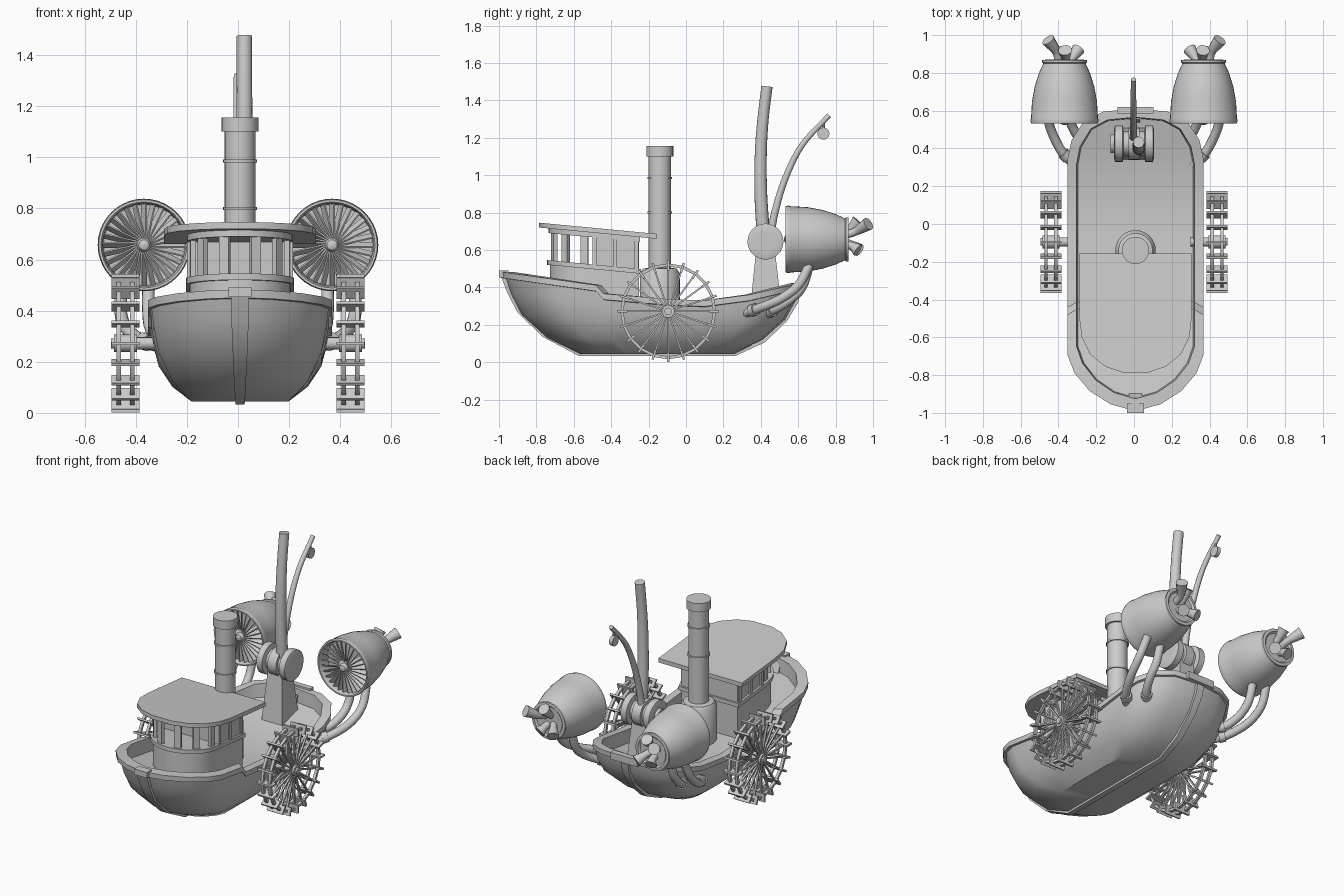
import bpy, bmesh, math
from mathutils import Vector, Matrix

if "Cube" in bpy.data.objects:
    bpy.data.objects.remove(bpy.data.objects["Cube"])

CX = 0.008  # hull centre line


def finish(name, bm):
    bmesh.ops.recalc_face_normals(bm, faces=bm.faces)
    me = bpy.data.meshes.new(name)
    bm.to_mesh(me)
    bm.free()
    ob = bpy.data.objects.new(name, me)
    bpy.context.collection.objects.link(ob)
    return ob


def loft(name, rings, caps=True, strip_caps=False, closed=False):
    bm = bmesh.new()
    vs = [[bm.verts.new(p) for p in r] for r in rings]
    n = len(vs[0])
    for a, b in zip(vs, vs[1:] + (vs[:1] if closed else [])):
        for i in range(n):
            bm.faces.new((a[i], a[(i + 1) % n], b[(i + 1) % n], b[i]))
    if not closed:
        for r in (vs[0], vs[-1]):
            if strip_caps:  # quads straight across a symmetric outline
                for i in range(n // 2):
                    ids = dict.fromkeys([i, i + 1, n - i - 1, (n - i) % n])
                    bm.faces.new([r[k] for k in ids])
            elif caps:
                bm.faces.new(r)
    return finish(name, bm)


def lathe(name, prof, origin=(0, 0, 0), axis='Z', seg=32, closed=False):
    o = Vector(origin)
    rings = []
    for a, r in prof:
        ring = []
        for k in range(seg):
            t = 2 * math.pi * k / seg
            c, s = r * math.cos(t), r * math.sin(t)
            ring.append(o + Vector({'Z': (c, s, a), 'Y': (c, a, s), 'X': (a, c, s)}[axis]))
        rings.append(ring)
    return loft(name, rings, closed=closed)


def tube(name, pts, radii, seg=12, steps=5):
    # smooth path through the points, round section
    P = [Vector(p) for p in pts]
    R = radii if isinstance(radii, (list, tuple)) else [radii] * len(P)
    Q = [2 * P[0] - P[1]] + P + [2 * P[-1] - P[-2]]
    path = []
    for i in range(len(P) - 1):
        a, b, c, d = Q[i:i + 4]
        for k in range(steps):
            t = k / steps
            path.append((0.5 * (2 * b + (c - a) * t + (2 * a - 5 * b + 4 * c - d) * t * t
                                + (3 * b - a - 3 * c + d) * t ** 3), R[i] + (R[i + 1] - R[i]) * t))
    path.append((P[-1], R[-1]))
    rings = []
    u = None
    for i, (p, r) in enumerate(path):
        d = (path[min(i + 1, len(path) - 1)][0] - path[max(i - 1, 0)][0]).normalized()
        u = (u - d * u.dot(d)).normalized() if u else d.orthogonal().normalized()
        v = d.cross(u)
        rings.append([p + r * (u * math.cos(2 * math.pi * k / seg) + v * math.sin(2 * math.pi * k / seg))
                      for k in range(seg)])
    return loft(name, rings)


def boxes(name, mats):
    bm = bmesh.new()
    for m in mats:
        bmesh.ops.create_cube(bm, size=1, matrix=m)
    return finish(name, bm)


def box(loc, size, rot=Matrix()):
    return Matrix.Translation(loc) @ rot @ Matrix.Diagonal((*size, 1))


def interp(y, table):
    for (a, za), (b, zb) in zip(table, table[1:]):
        if y <= b:
            return za + (zb - za) * (max(y, a) - a) / (b - a)
    return table[-1][1]


# Hull: one outline lofted through levels, over the rail and down to the deck
half = [(0, -.985), (.13, -.95), (.24, -.88), (.32, -.785), (.356, -.69), (.356, -.48), (.356, -.44),
        (.356, -.1), (.356, .1), (.356, .34), (.335, .44), (.27, .54), (.17, .59), (0, .605)]
sheer = [(-1, .485), (-.48, .412), (-.44, .367), (.05, .325), (.3, .352), (.61, .425)]


def level(w, yb, ys, f, dz):
    right = []
    for x, y in half:
        top = interp(y, sheer)
        yy = yb + (y + .985) / 1.59 * (ys - yb)
        right.append((x * w / .356, yy, .045 + f * (top - .045) + dz))
    return [(CX + x, y, z) for x, y, z in right] + [(CX - x, y, z) for x, y, z in right[-2:0:-1]]


levels = [(.19, -.57, .26, 0, 0), (.265, -.75, .41, .2, 0), (.318, -.885, .53, .48, 0),
          (.338, -.945, .585, .74, 0), (.346, -.97, .598, 1, -.035), (.36, -.988, .608, 1, -.032),
          (.36, -.99, .61, 1, 0), (.312, -.925, .565, 1, 0), (.305, -.92, .56, 1, -.085)]
loft("hull", [level(*l) for l in levels], strip_caps=True)

# Keel and stem strip
keel = [(-.988, .455, .036), (-.955, .37, .034), (-.9, .265, .03), (-.765, .135, .024), (-.57, .032, .018),
        (.26, .032, .018), (.42, .105, .02), (.54, .22, .022), (.6, .32, .024), (.613, .38, .024)]
rings = []
for y, z, w in keel:
    iy, iz = y + (-.15 - y) * .08, z + (.45 - z) * .12
    rings.append([(CX - w, y, z), (CX + w, y, z), (CX + w, iy, iz), (CX - w, iy, iz)])
loft("keel", rings)
boxes("rail_blocks", [box((CX, -.975, .472), (.09, .05, .036)), box((CX, .602, .412), (.19, .035, .045))])


# Wheelhouse, sheared to follow the sloping foredeck
def prism(name, outline, z0, z1):
    return loft(name, [[(CX + x, y, z - .095 * (y + .47)) for x, y in outline] for z in (z0, z1)])


def u_shape(r, back, yc=-.53):
    arc = [(r * math.cos(t), yc - r * math.sin(t)) for t in [math.pi * k / 20 for k in range(21)]]
    return [(r, back)] + arc + [(-r, back)]


prism("cabin_lower_wall", u_shape(.198, -.25), .27, .5)
prism("cabin_sill", u_shape(.212, -.24), .495, .52)
prism("cabin_rear_room", [(.198, -.25), (.198, -.5), (-.198, -.5), (-.198, -.25)], .5, .69)
prism("cabin_lintel", u_shape(.205, -.245), .665, .692)
prism("cabin_roof", [(.297, -.155), (.297, -.5), (.285, -.6), (.24, -.69), (.16, -.755), (.07, -.785),
                     (-.07, -.785), (-.16, -.755), (-.24, -.69), (-.285, -.6), (-.297, -.5), (-.297, -.155)],
      .69, .716)
posts = []
for deg in (-86, -52, -19, 19, 52, 86):
    a = math.radians(deg)
    y = -.53 - .185 * math.cos(a)
    posts.append(box((CX + .185 * math.sin(a), y, .595 - .095 * (y + .47)), (.04, .022, .17),
                     Matrix.Rotation(a, 4, 'Z')))
boxes("window_posts", posts)
frames = []
for s in (-1, 1):
    for y in (-.49, -.38, -.265):
        frames.append(box((CX + s * .2, y, .595 - .095 * (y + .47)), (.014, .022, .16)))
boxes("cabin_side_trim", frames)

# Chimney with base, bands and cap
prof = [(.25, .107), (.475, .107), (.5, .09), (.505, .06)]
for z in (.8, .985):
    prof += [(z - .006, .06), (z - .006, .066), (z + .006, .066), (z + .006, .06)]
prof += [(1.1, .06), (1.1, .072), (1.155, .072)]
lathe("chimney", prof, (CX, -.14, 0))

# Paddle wheels
for s in (-1, 1):
    side = "right" if s > 0 else "left"
    c = Vector((s * .44, -.095, .272))
    parts = []
    N = 20
    for k in range(N):
        rot = Matrix.Rotation(2 * math.pi * k / N, 4, 'X')
        parts.append(box(c + rot @ Vector((0, 0, .245)), (.11, .012, .052), rot))
        for dx in (-.026, .026):
            parts.append(box(c + rot @ Vector((dx, 0, .13)), (.012, .009, .23), rot))
    boxes(f"paddles_and_spokes_{side}", parts)
    for j, dx in enumerate((-.026, .026)):
        lathe(f"wheel_rim_{side}_{j}", [(dx - .009, .24), (dx + .009, .24), (dx + .009, .256), (dx - .009, .256)],
              c, 'X', N, True)
    lathe(f"wheel_axle_{side}", [(-s * .14, .024), (-s * .045, .024), (-s * .045, .034), (s * .045, .034),
                                 (s * .045, .02), (s * .056, .02)], c, 'X', 16)

# Jet engines with fan, exhaust trumpets and carrying pipes
for s in (-1, 1):
    side = "right" if s > 0 else "left"
    o = (s * .368, 0, .657)
    lathe(f"engine_shell_{side}",
          [(.61, .158), (.545, .162), (.532, .168), (.532, .177), (.55, .181), (.56, .177), (.65, .172),
           (.73, .157), (.8, .135), (.85, .112), (.855, .118), (.868, .118), (.87, .1), (.86, .09)], o, 'Y', 40)
    lathe(f"fan_hub_{side}", [(.525, .008), (.53, .02), (.545, .028), (.61, .03)], o, 'Y', 16)
    blades = []
    for k in range(28):
        rot = Matrix.Rotation(2 * math.pi * k / 28, 4, 'Y')
        blades.append(box(Vector((o[0], .565, o[2])) + rot @ Vector((0, 0, .095)), (.006, .035, .14),
                          rot @ Matrix.Rotation(.5, 4, 'Z')))
    boxes(f"fan_blades_{side}", blades)
    for j, (a, b, m) in enumerate([((.40, .85, .68), (.41, .91, .70), (.455, .975, .74)),
                                   ((.36, .85, .69), (.36, .88, .71), (.365, .92, .755)),
                                   ((.34, .85, .64), (.325, .88, .63), (.295, .925, .60)),
                                   ((.38, .85, .63), (.385, .89, .62), (.395, .92, .60))]):
        tube(f"exhaust_{side}_{j}", [(s * p[0], p[1], p[2]) for p in (a, b, m)], [.022, .022, .036])
    for j, path in enumerate([[(.31, .31, .26), (.38, .38, .285), (.44, .5, .335), (.46, .6, .41), (.45, .66, .52)],
                              [(.23, .42, .26), (.3, .47, .28), (.34, .55, .33), (.35, .62, .40), (.35, .66, .52)]]):
        tube(f"engine_pipe_{side}_{j}", [(s * x, y, z) for x, y, z in path], .025)
        x, y, z = path[1]
        tube(f"pipe_collar_{side}_{j}", [(s * (x - .03), y - .03, z - .011), (s * (x - .005), y - .005, z - .002)],
             .034, steps=1)

# Winch stand and drum
loft("winch_stand", [[(-.075, .34, .26), (.075, .34, .26), (.075, .515, .26), (-.075, .515, .26)],
                     [(-.05, .375, .6), (.05, .375, .6), (.05, .475, .6), (-.05, .475, .6)]])
lathe("winch_drum", [(-.125, .05), (-.105, .05), (-.105, .08), (-.1, .096), (-.06, .096), (-.055, .065),
                     (-.03, .065), (-.03, .085), (.03, .085), (.03, .065), (.055, .065), (.06, .096),
                     (.1, .096), (.105, .08), (.105, .05)], (0, .425, .645), 'X')

# Bent mast and crane arm with hook
tube("mast", [(.025, .415, .66), (.025, .4, .9), (.025, .4, 1.12), (.025, .412, 1.3), (.025, .433, 1.475)],
     [.036, .034, .032, .03, .03], 16)
tube("crane_arm", [(-.003, .45, .66), (-.003, .475, .8), (-.003, .53, .98), (-.003, .62, 1.16), (-.003, .765, 1.32)],
     [.022, .02, .018, .016, .014])
tube("hook_line", [(-.003, .735, 1.29), (-.003, .735, 1.235)], .007, 8, 1)
lathe("hook_pulley", [(-.012, .02), (-.012, .032), (.012, .032), (.012, .02)], (-.003, .735, 1.222), 'X', 20)

# Smooth shading with sharp edges kept
bpy.ops.object.select_all(action='SELECT')
bpy.context.view_layer.objects.active = bpy.context.scene.objects[0]
bpy.ops.object.shade_smooth_by_angle(angle=math.radians(35))
